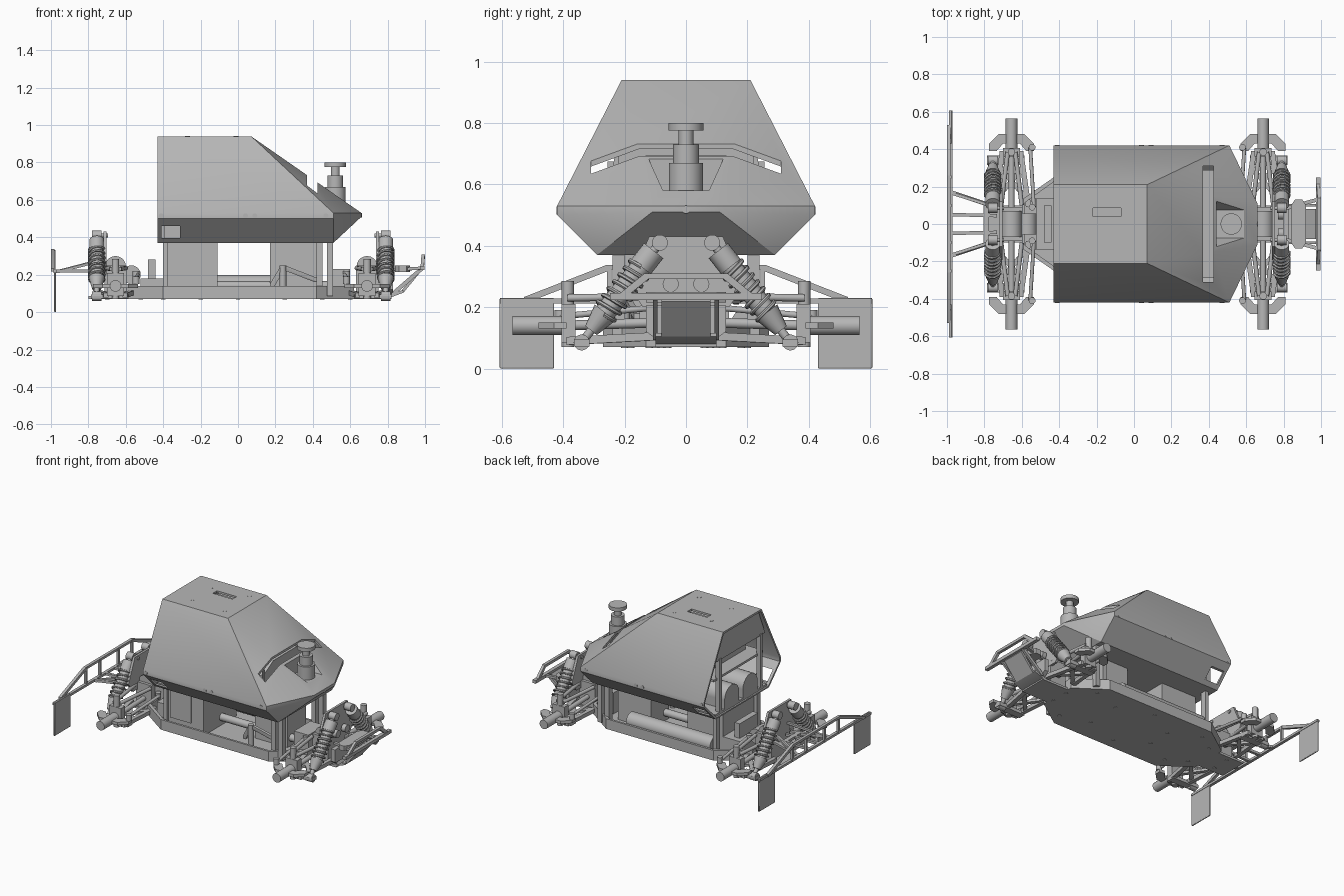
import bpy, bmesh, math
from mathutils import Vector

if "Cube" in bpy.data.objects:
    bpy.data.objects.remove(bpy.data.objects["Cube"], do_unlink=True)

GREY = (0.47, 0.47, 0.47, 1)
grey = bpy.data.materials.new("plain grey")
grey.use_nodes = True
grey.diffuse_color = GREY
grey.node_tree.nodes["Principled BSDF"].inputs["Base Color"].default_value = GREY
parts = []


def add(name, bm):
    bmesh.ops.recalc_face_normals(bm, faces=bm.faces)
    me = bpy.data.meshes.new(name)
    bm.to_mesh(me)
    bm.free()
    me.materials.append(grey)
    ob = bpy.data.objects.new(name, me)
    bpy.context.collection.objects.link(ob)
    parts.append(ob)
    return ob


def hull(name, pts):
    bm = bmesh.new()
    vs = [bm.verts.new(p) for p in pts]
    res = bmesh.ops.convex_hull(bm, input=vs)
    junk = {g for g in res["geom_interior"] + res["geom_unused"] if isinstance(g, bmesh.types.BMVert)}
    bmesh.ops.delete(bm, geom=list(junk), context="VERTS")
    bmesh.ops.dissolve_limit(bm, angle_limit=0.01, verts=bm.verts, edges=bm.edges)
    return add(name, bm)


def corners(c, s):
    return [(c[0] + i * s[0] / 2, c[1] + j * s[1] / 2, c[2] + k * s[2] / 2)
            for i in (-1, 1) for j in (-1, 1) for k in (-1, 1)]


def box(name, x, y, z):
    return hull(name, [(a, b, c) for a in x for b in y for c in z])


def slab(name, xs, yz):
    return hull(name, [(x, s * y, z) for x in xs for s in (-1, 1) for y, z in yz])


def bar(name, a, b, size):
    return hull(name, corners(a, size) + corners(b, size))


def rod(name, a, b, r, r2=None, sides=20):
    a, b = Vector(a), Vector(b)
    bm = bmesh.new()
    bmesh.ops.create_cone(bm, cap_ends=True, segments=sides, radius1=r,
                          radius2=r if r2 is None else r2, depth=(b - a).length)
    m = (b - a).to_track_quat("Z", "Y").to_matrix().to_4x4()
    m.translation = (a + b) / 2
    bmesh.ops.transform(bm, matrix=m, verts=bm.verts)
    return add(name, bm)


def prism(name, outline, z0, z1):
    bm = bmesh.new()
    f = bm.faces.new([bm.verts.new((x, y, z0)) for x, y in outline])
    res = bmesh.ops.extrude_face_region(bm, geom=[f])
    bmesh.ops.translate(bm, vec=(0, 0, z1 - z0),
                        verts=[g for g in res["geom"] if isinstance(g, bmesh.types.BMVert)])
    return add(name, bm)


def cut(target, *cutters):
    for c in cutters:
        mod = target.modifiers.new("cut", "BOOLEAN")
        mod.object, mod.operation, mod.solver = c, "DIFFERENCE", "EXACT"
        bpy.context.view_layer.objects.active = target
        bpy.ops.object.modifier_apply(modifier=mod.name)
        parts.remove(c)
        bpy.data.objects.remove(c, do_unlink=True)


def spring(name, a, b, r, turns, wire):
    a, b = Vector(a), Vector(b)
    q = (b - a).to_track_quat("Z", "Y")
    n = turns * 14
    cu = bpy.data.curves.new(name, "CURVE")
    cu.dimensions, cu.bevel_depth, cu.bevel_resolution = "3D", wire, 1
    sp = cu.splines.new("POLY")
    sp.points.add(n)
    for i, p in enumerate(sp.points):
        t = math.tau * i / 14
        p.co = (*(a.lerp(b, i / n) + q @ Vector((r * math.cos(t), r * math.sin(t), 0))), 1)
    tmp = bpy.data.objects.new(name, cu)
    bpy.context.collection.objects.link(tmp)
    me = bpy.data.meshes.new_from_object(tmp.evaluated_get(bpy.context.evaluated_depsgraph_get()))
    bpy.data.objects.remove(tmp, do_unlink=True)
    bm = bmesh.new()
    bm.from_mesh(me)
    return add(name, bm)


# Body shell: hollow, open at the rear, with a sensor pocket and an open slot across the hood
half = [(-.43, .21, .94), (.07, .21, .94), (-.43, .42, .53), (.51, .42, .53), (-.43, .42, .5),
        (.51, .42, .5), (.66, .11, .53), (.66, .11, .51), (-.43, .29, .37), (.51, .29, .37)]
outer = [(x, s * y, z) for x, y, z in half for s in (-1, 1)]
inner = [(-.6 if x < 0 else x * .96, y * .965, .6 + (z - .6) * .96) for x, y, z in outer]


def pocket(t):
    return slab("pocket_cutter", (.44 - t, .75), ((.075 + t, .58 - t), (.22 + t, .9)))


shell = hull("body_shell", outer)
cavity = hull("cavity_cutter", inner)
cut(cavity, pocket(.012))
cut(shell, cavity, pocket(0), box("hood_slot", (.37, .425), (-.31, .31), (.58, .9)),
    box("side_port", (-.41, -.31), (-.6, .6), (.395, .46)),
    box("roof_slot", (-.22, -.07), (.04, .085), (.85, 1)))
box("roof_slot_plate", (-.23, -.06), (.03, .095), (.905, .915))
slab("slot_camera_panel", (.3, .36), ((.24, .55), (.24, .63), (.13, .695)))
box("slot_floor", (.34, .44), (-.29, .29), (.56, .572))
for s in (-1, 1):
    box("slot_post", (.36, .37), (s * .235, s * .255), (.57, .675))
for x, y in ((-.27, .11), (-.27, -.11), (-.01, .14), (-.01, -.13)):
    rod("roof_screw", (x, y, .93), (x, y, .941), .013)
for s in (-1, 1):
    for x in (-.41, .04, .09, .47):
        rod("belt_screw", (x, s * .41, .515), (x, s * .4215, .515), .013)
rod("nose_screw", (.65, 0, .518), (.662, 0, .518), .013)

# Sensor mast on the hood
for z0, z1, r in ((.575, .67, .056), (.67, .73, .042), (.73, .775, .024), (.775, .8, .057)):
    rod("sensor_mast", (.52, 0, z0), (.52, 0, z1), r, sides=32)

# Equipment inside the rear opening
slab("rear_panel", (-.415, -.4), ((.2, .915), (.27, .75)))
box("equipment_shelf", (-.4, .1), (-.27, .27), (.61, .625))
box("body_deck", (-.42, .45), (-.28, .28), (.38, .395))
box("equipment_block", (-.3, .05), (-.22, .22), (.625, .85))
for s in (-1, 1):
    box("rear_post", (-.42, -.39), (s * .21, s * .235), (.39, .76))
    rod("rear_drum", (-.42, s * .1, .455), (-.05, s * .1, .455), .08)
    box("drum_base", (-.42, -.05), (s * .02, s * .18), (.395, .455))

# Chassis tub and floor plate
right = [(-.6, .13), (-.4, .27), (.42, .27), (.62, .13)]
tub = prism("chassis_tub", right + [(x, -y) for x, y in reversed(right)], .07, .14)
well = [(x * .97, y - .015) for x, y in right]
cut(tub, prism("tub_cutter", well + [(x, -y) for x, y in reversed(well)], .085, .3))
box("chassis_plate", (-.8, .82), (-.1, .1), (.07, .085))
for s in (-1, 1):
    for x, y in ((-.7, .06), (-.52, .1), (-.4, .18), (-.2, .08), (0, .2), (.25, .12), (.45, .18), (.6, .06)):
        rod("floor_screw", (x, s * y, .067), (x, s * y, .072), .012, sides=12)

# Equipment between chassis and body
box("rear_bay", (-.38, -.11), (-.22, .14), (.085, .375))
box("rear_bay_door", (-.36, -.2), (-.228, -.21), (.15, .35))
box("front_bay", (.17, .42), (-.06, .14), (.085, .375))
rod("battery", (-.36, .2, .145), (.28, .2, .145), .053, sides=28)
rod("drive_shaft", (-.5, -.02, .14), (.55, -.02, .14), .025)
for s in (-1, 1):
    for x in (.42, .475):
        box("body_post", (x, x + .033), (s * .2, s * .24), (.085, .375))
    box("rear_body_post", (-.4, -.375), (s * .2, s * .24), (.085, .375))
rod("steering_crank", (.24, -.2, .09), (.24, -.2, .25), .018)
bar("steering_arm", (.24, -.2, .24), (.42, -.16, .17), (.02, .02, .02))
bar("steering_brace", (.24, -.2, .24), (.18, -.18, .14), (.02, .02, .02))
box("steering_servo", (.49, .6), (-.09, .09), (.085, .23))
box("rear_sensor", (-.48, -.44), (-.1, .1), (.14, .28))
rod("motor", (-.57, -.055, .2), (-.57, .055, .2), .05)
box("motor_mount", (-.52, -.38), (-.14, .14), (.085, .18))


# Suspension: d points toward the near end of the car
def axle(x, d):
    box("gearbox", (x - .06, x + .06), (-.09, .09), (.085, .25))
    rod("gearbox_cap", (x, -.07, .245), (x, .07, .245), .055)
    tx = x + d * .055
    slab("shock_tower", (tx - .008, tx + .008), ((.08, .43), (.12, .43), (.19, .27), (.14, .2)))
    sx = x + d * .1
    for s in (-1, 1):
        rod("wheel_axle", (x, s * .4, .14), (x, s * .565, .14), .031, sides=28)
        rod("half_shaft", (x, s * .08, .15), (x, s * .4, .14), .016)
        box("wheel_upright", (x - .045, x + .045), (s * .36, s * .405), (.085, .21))
        rod("kingpin", (x, s * .385, .07), (x, s * .385, .285), .02)
        claw = [(-.12, .39), (-.12, .43), (-.07, .48), (.07, .48), (.12, .43),
                (.12, .39), (.08, .39), (.045, .43), (-.045, .43), (-.08, .39)]
        prism("wheel_claw", [(x + a, s * b) for a, b in claw], .13, .15)
        for e in (-1, 1):
            bar("lower_arm", (x + e * .09, s * .1, .105), (x + e * .05, s * .38, .09), (.026, .02, .026))
            bar("arm_brace", (x + e * .085, s * .13, .105), (x - e * .06, s * .3, .095), (.018, .018, .016))
            rod("upper_arm", (x + e * .055, s * .1, .235), (x + e * .02, s * .385, .23), .012)
        bar("arm_foot", (x - d * .06, s * .34, .083), (sx + d * .02, s * .34, .083), (.02, .05, .022))
        rod("tie_rod", (x - d * .12, s * .09, .2), (x - d * .1, s * .41, .17), .01)
        for y, z in ((.09, .2), (.41, .17)):
            rod("tie_rod_end", (x - d * .11, s * y, z - .02), (x - d * .11, s * y, z + .02), .018)
        # Coil-over shock, placed by fractions along its line
        top, low = Vector((sx, s * .085, .41)), Vector((sx, s * .34, .085))
        at = top.lerp
        rod("shock_body", at(low, .12), at(low, .7), .034)
        rod("shock_cap", at(low, .08), at(low, .24), .04)
        rod("shock_seat", at(low, .7), at(low, .88), .043, .024)
        rod("shock_shaft", top, low, .014)
        spring("shock_spring", at(low, .24), at(low, .72), .041, 7, .007)
        for p in (top, low):
            rod("shock_eye", p - Vector((.025, 0, 0)), p + Vector((.025, 0, 0)), .026)
        rod("shock_bolt", top - Vector((d * .06, 0, 0)), top, .011)


axle(-.655, -1)
axle(.69, 1)

# Front bumper
bar("bumper_skid", (.8, 0, .08), (.88, 0, .11), (.01, .2, .012))
bar("bumper_skid_lip", (.88, 0, .11), (.975, 0, .225), (.01, .16, .012))
slab("bumper_face", (.8, .83), ((.08, .085), (.13, .12), (.13, .205)))
bar("bumper_beam", (.985, -.24, .235), (.985, .24, .235), (.025, .016, .022))
bar("bumper_hoop", (.99, -.13, .3), (.99, .13, .3), (.02, .016, .018))
hull("bumper_foam", [(x, s * y, z) for s in (-1, 1) for z in (.215, .25)
                     for x, y in ((.84, .1), (.86, .13), (.9, .13), (.92, .1))])
for s in (-1, 1):
    bar("bumper_strut", (.8, s * .08, .225), (.98, s * .13, .235), (.016, .016, .016))
    bar("bumper_hoop_leg", (.985, s * .21, .235), (.99, s * .13, .3), (.018, .016, .016))
    bar("bumper_lower_strut", (.83, s * .1, .1), (.98, s * .1, .23), (.016, .014, .014))
    rod("front_lamp", (.77, s * .05, .275), (.8, s * .05, .275), .026)

# Rear frame with hanging mud flaps
bar("rear_beam", (-.98, -.6, .22), (-.98, .6, .22), (.02, .012, .016))
bar("rear_top_beam", (-.99, -.25, .33), (-.99, .25, .33), (.02, .016, .016))
bar("rear_cross_bar", (-.79, -.1, .22), (-.79, .1, .22), (.03, .016, .016))
for s in (-1, 1):
    bar("rear_slope_beam", (-.99, s * .25, .33), (-.99, s * .52, .225), (.02, .016, .016))
    for y in (.1, .25):
        bar("rear_frame_post", (-.985, s * y, .22), (-.985, s * y, .33), (.016, .016, .004))
    for y0, y1 in ((.045, .05), (.09, .17)):
        bar("rear_frame_arm", (-.74, s * y0, .22), (-.98, s * y1, .22), (.016, .018, .016))
    bar("rear_frame_brace", (-.72, s * .085, .28), (-.97, s * .165, .215), (.016, .016, .014))
    flap = box("mud_flap", (-.983, -.973), (s * .43, s * .607), (0, .23))
    bev = flap.modifiers.new("round", "BEVEL")
    bev.width, bev.segments, bev.limit_method = .004, 2, "ANGLE"

# Smooth the round parts, keep edges sharp
bpy.ops.object.select_all(action="DESELECT")
for ob in parts:
    ob.select_set(True)
bpy.context.view_layer.objects.active = shell
bpy.ops.object.shade_smooth_by_angle(angle=math.radians(30))
